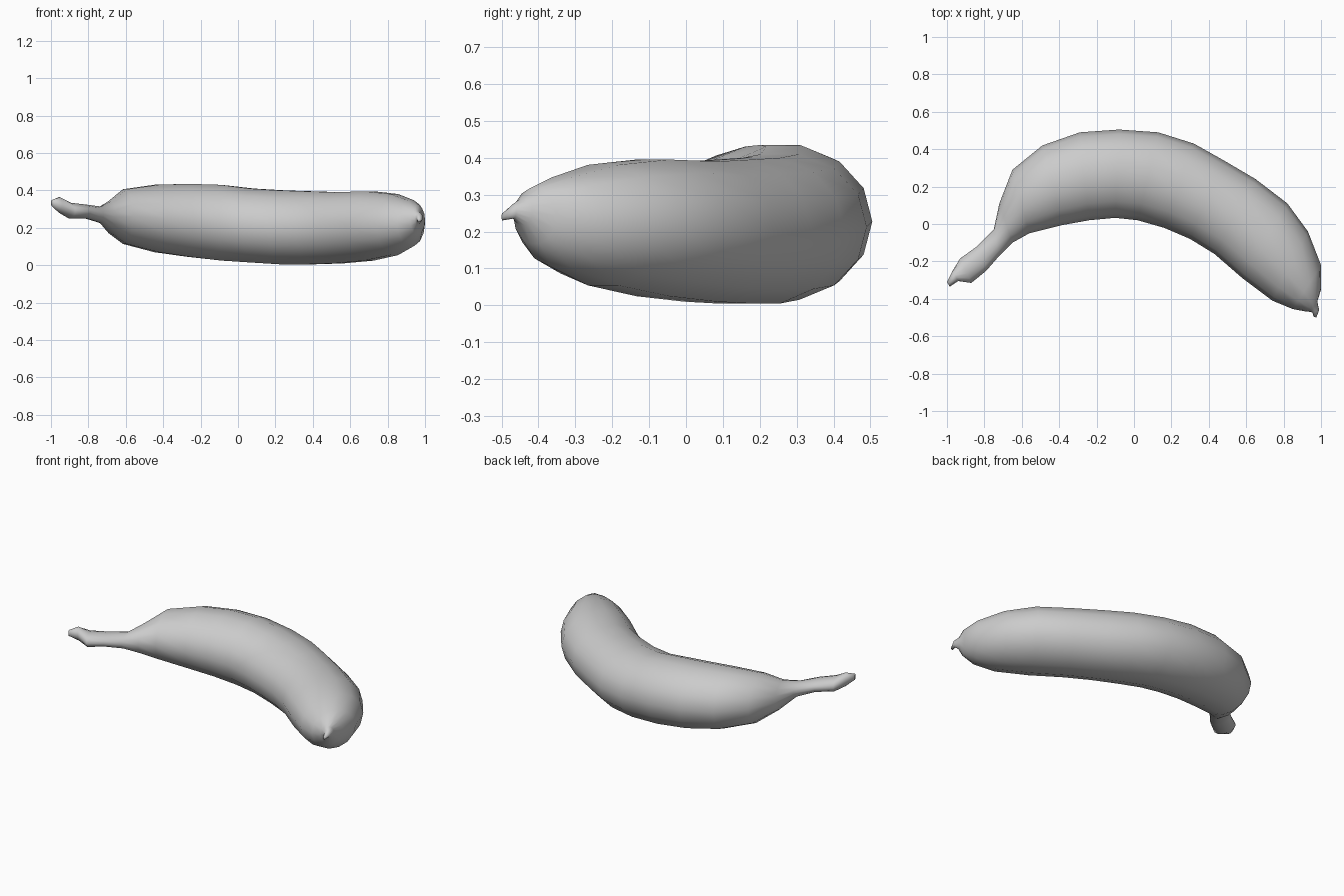
import bpy
import bmesh
import math
from mathutils import Vector

if "Cube" in bpy.data.objects:
    bpy.data.objects.remove(bpy.data.objects["Cube"])

SIDES = 14

# Cross-sections along the fruit: outer x, y, inner x, y, bottom z, top z
stem = [
    (-1.00, -.31, -.985, -.335, .315, .35),
    (-.97, -.25, -.94, -.305, .28, .365),
    (-.93, -.185, -.87, -.315, .25, .335),
    (-.84, -.12, -.79, -.25, .25, .325),
    (-.75, -.03, -.72, -.17, .225, .315),
]
body = [
    (-.72, .11, -.65, -.10, .17, .345),
    (-.65, .29, -.56, -.05, .11, .41),
    (-.49, .42, -.38, -.005, .065, .435),
    (-.29, .49, -.24, .02, .04, .44),
    (-.08, .505, -.10, .033, .02, .435),
    (.13, .49, .02, .02, .01, .415),
    (.32, .43, .16, -.02, 0, .405),
    (.48, .34, .30, -.08, 0, .40),
    (.65, .24, .43, -.16, .005, .395),
    (.82, .11, .58, -.29, .02, .40),
    (.93, -.04, .74, -.41, .05, .385),
    (1.0, -.22, .85, -.455, .10, .35),
]
blossom_end = [
    (1.0, -.35, .92, -.468, .165, .32),
    (.98, -.415, .945, -.47, .215, .29),
    (.99, -.46, .955, -.475, .235, .275),
    (.975, -.50, .96, -.495, .23, .25),
]


def sweep(name, sections, material):
    """Bridge elliptical rings into one closed smooth skin."""
    bm = bmesh.new()
    rings = []
    for ox, oy, ix, iy, low, high in sections:
        mid = Vector(((ox + ix) / 2, (oy + iy) / 2, (low + high) / 2))
        across = Vector((ox - ix, oy - iy, 0)) / 2
        up = Vector((0, 0, (high - low) / 2))
        angles = [math.tau * i / SIDES for i in range(SIDES)]
        rings.append([bm.verts.new(mid + across * math.cos(a) + up * math.sin(a))
                      for a in angles])
    for a, b in zip(rings, rings[1:]):
        for i in range(SIDES):
            j = (i + 1) % SIDES
            bm.faces.new((a[i], a[j], b[j], b[i]))
    bm.faces.new(rings[0])
    bm.faces.new(rings[-1])
    bmesh.ops.recalc_face_normals(bm, faces=bm.faces)
    for face in bm.faces:
        face.smooth = True
    mesh = bpy.data.meshes.new(name)
    bm.to_mesh(mesh)
    bm.free()
    mesh.materials.append(material)
    obj = bpy.data.objects.new(name, mesh)
    bpy.context.collection.objects.link(obj)
    return obj


# Plain grey skin
skin = bpy.data.materials.new("grey_skin")
skin.use_nodes = True
grey = (.6, .6, .6, 1)
skin.diffuse_color = grey
skin.node_tree.nodes["Principled BSDF"].inputs["Base Color"].default_value = grey

sweep("banana", stem + body + blossom_end, skin)
